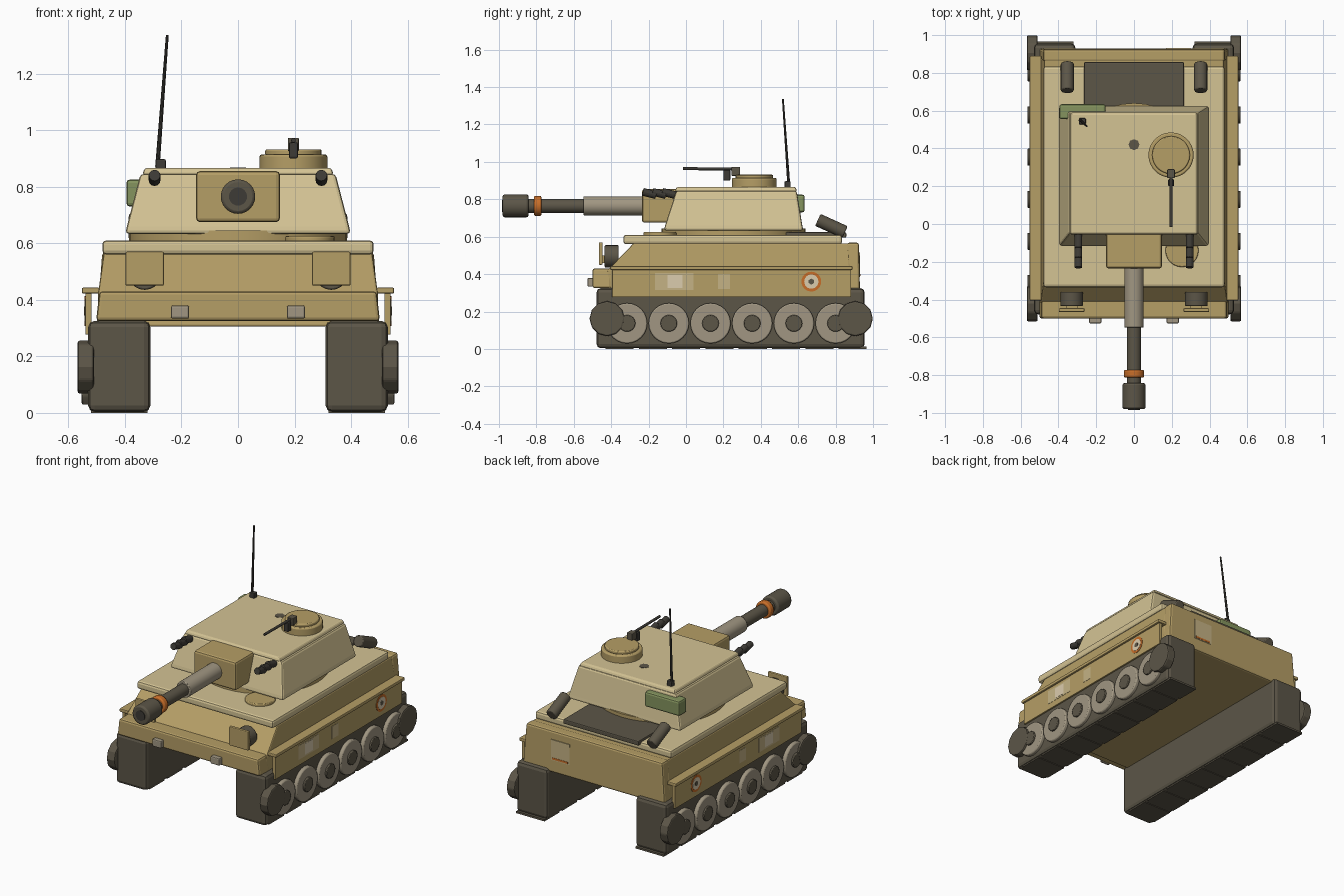
import bpy, bmesh, math
from mathutils import Vector

if "Cube" in bpy.data.objects:
    bpy.data.objects.remove(bpy.data.objects["Cube"])


def material(name, rgb):
    m = bpy.data.materials.new(name)
    m.diffuse_color = [c / 12.92 if c < 0.04 else ((c + 0.055) / 1.055) ** 2.4 for c in rgb] + [1]
    m.use_nodes = True
    m.node_tree.nodes["Principled BSDF"].inputs["Base Color"].default_value = m.diffuse_color
    return m


SAND = material("light sand", (0.83, 0.765, 0.58))
TAN = material("tan", (0.71, 0.62, 0.40))
DARK = material("dark track brown", (0.36, 0.335, 0.28))
BLACK = material("gunmetal", (0.24, 0.23, 0.21))
GREY = material("warm grey", (0.63, 0.59, 0.51))
ORANGE = material("orange", (0.78, 0.43, 0.16))
GREEN = material("stowage green", (0.52, 0.58, 0.37))
CREAM = material("cream", (0.86, 0.80, 0.68))
PATCH = material("pale patch", (0.77, 0.70, 0.52))


def finish(name, bm, mat, bevel=0, smooth=False, segments=2):
    bmesh.ops.recalc_face_normals(bm, faces=bm.faces)
    me = bpy.data.meshes.new(name)
    bm.to_mesh(me)
    bm.free()
    me.materials.append(mat)
    ob = bpy.data.objects.new(name, me)
    bpy.context.collection.objects.link(ob)
    if bevel:
        mod = ob.modifiers.new("edge", "BEVEL")
        mod.width, mod.segments, mod.limit_method = bevel, segments, 'ANGLE'
    if smooth:
        bpy.ops.object.select_all(action='DESELECT')
        ob.select_set(True)
        bpy.context.view_layer.objects.active = ob
        bpy.ops.object.shade_smooth_by_angle(angle=math.radians(35))
    return ob


def layers(name, rects, mat, bevel=0):
    """Stack of rectangles (half width, y front, y back, z) joined into a solid."""
    bm = bmesh.new()
    rings = [[bm.verts.new(p) for p in ((-w, a, z), (w, a, z), (w, b, z), (-w, b, z))]
             for w, a, b, z in rects]
    bm.faces.new(rings[0])
    bm.faces.new(rings[-1])
    for r, s in zip(rings, rings[1:]):
        for i in range(4):
            j = (i + 1) % 4
            bm.faces.new((r[i], r[j], s[j], s[i]))
    return finish(name, bm, mat, bevel)


def box(name, x, y, z, mat, bevel=0):
    bm = bmesh.new()
    bmesh.ops.create_cube(bm, size=1)
    for v in bm.verts:
        v.co = [(a + b) / 2 + c * (b - a) for c, (a, b) in zip(v.co, (x, y, z))]
    return finish(name, bm, mat, bevel)


def rod(name, p, q, r, mat, n=24, bevel=0, r2=None):
    p, q = Vector(p), Vector(q)
    bm = bmesh.new()
    bmesh.ops.create_cone(bm, cap_ends=True, segments=n, radius1=r,
                          radius2=r if r2 is None else r2, depth=(q - p).length)
    m = (q - p).to_track_quat('Z', 'Y').to_matrix().to_4x4()
    m.translation = (p + q) / 2
    bmesh.ops.transform(bm, matrix=m, verts=bm.verts)
    return finish(name, bm, mat, bevel, n > 12)


def span(s, a, b):
    return sorted((s * a, s * b))


# Hull
layers("hull", [(0.495, -0.44, 0.88, 0.305), (0.495, -0.42, 0.88, 0.42),
                (0.475, -0.28, 0.87, 0.565)], TAN, 0.008)
layers("front_plate", [(0.502, -0.50, -0.40, 0.325), (0.49, -0.50, -0.40, 0.43)], TAN, 0.012)
layers("rear_plate", [(0.50, 0.86, 0.93, 0.305), (0.48, 0.86, 0.925, 0.568)], TAN, 0.012)
box("deck", (-0.48, 0.48), (-0.335, 0.835), (0.56, 0.61), SAND, 0.014)
box("engine_grille", (-0.265, 0.265), (0.45, 0.857), (0.595, 0.624), DARK, 0.006)
rod("driver_hatch", (0.254, -0.14, 0.60), (0.254, -0.14, 0.625), 0.088, TAN, 24, 0.005)

# Running gear and fittings on both sides
for s, side in ((-1, "left"), (1, "right")):
    box(side + "_track", span(s, 0.31, 0.53), (-0.478, 0.955), (0.004, 0.325), DARK, 0.022)
    for i in range(8):
        y = -0.43 + i * 0.178
        box(side + "_track_pad", span(s, 0.32, 0.52), (y, y + 0.15), (0, 0.012), DARK)
    for i in range(6):
        y = -0.315 + i * 0.223
        rod(side + "_road_wheel", (s * 0.50, y, 0.137), (s * 0.553, y, 0.137), 0.108, GREY, 24, 0.007)
        rod(side + "_wheel_hub", (s * 0.54, y, 0.137), (s * 0.564, y, 0.137), 0.045, DARK, 16, 0.004)
    for y in (-0.422, 0.905):
        rod(side + "_sprocket", (s * 0.51, y, 0.162), (s * 0.567, y, 0.162), 0.094, DARK, 12, 0.008)
    box(side + "_skirt", span(s, 0.518, 0.54), (-0.395, 0.882), (0.277, 0.435), TAN, 0.003)
    box(side + "_skirt_rail", span(s, 0.49, 0.552), (-0.405, 0.89), (0.422, 0.443), TAN, 0.005)
    # Headlamps with guards and tow hooks
    x = s * 0.33
    rod(side + "_headlamp", (x, -0.435, 0.495), (x, -0.36, 0.495), 0.06, DARK, 20, 0.006)
    box(side + "_lamp_guard", (x - 0.068, x + 0.068), (-0.466, -0.446), (0.45, 0.57), TAN, 0.005)
    box(side + "_guard_bracket", (x - 0.03, x + 0.03), (-0.45, -0.43), (0.46, 0.50), TAN)
    x = s * 0.205
    box(side + "_tow_hook", (x - 0.032, x + 0.032), (-0.527, -0.49), (0.333, 0.38), GREY, 0.007)
    # Exhaust pipes
    rod(side + "_exhaust", (s * 0.353, 0.705, 0.69), (s * 0.353, 0.85, 0.624), 0.035, DARK, 16, 0.006)
    # Smoke dischargers
    for i in range(3):
        y = -0.085 - i * 0.052
        rod(side + "_smoke_tube", (s * 0.295, y + 0.03, 0.822), (s * 0.295, y - 0.042, 0.84),
            0.021, BLACK, 12, 0.003)
    # Painted patches and roundel on the skirts
    for a, b, c, d in ((-0.165, 0.04, 0.315, 0.405), (0.17, 0.235, 0.32, 0.40)):
        box(side + "_paint_patch", span(s, 0.538, 0.5415), (a, b), (c, d), PATCH)
    box(side + "_patch_center", span(s, 0.539, 0.5425), (-0.10, -0.02), (0.325, 0.395), CREAM)
    for r, d, m, n in ((0.053, 0.542, ORANGE, 24), (0.038, 0.5435, CREAM, 24), (0.016, 0.545, DARK, 6)):
        rod(side + "_roundel", (s * 0.537, 0.67, 0.36), (s * d, 0.67, 0.36), r, m, n)

# Rear painted panel
box("rear_panel", (0.17, 0.30), (0.922, 0.931), (0.385, 0.515), PATCH)
box("rear_panel_stripe", (0.18, 0.29), (0.922, 0.9325), (0.39, 0.402), ORANGE)

# Turret
rod("turret_ring", (0, 0.255, 0.60), (0, 0.255, 0.645), 0.385, TAN, 40)
layers("turret", [(0.398, -0.118, 0.627, 0.633), (0.393, -0.112, 0.622, 0.66),
                  (0.345, -0.052, 0.592, 0.845)], SAND, 0.012)
layers("turret_roof", [(0.338, -0.06, 0.595, 0.843), (0.33, -0.05, 0.585, 0.866)], SAND, 0.008)
rod("roof_mark", (0, 0.42, 0.864), (0, 0.42, 0.868), 0.029, DARK, 8)
box("stowage_box", (-0.395, -0.15), (0.555, 0.634), (0.73, 0.825), GREEN, 0.012)

# Gun
GZ = 0.765
box("mantlet", (-0.148, 0.148), (-0.235, -0.04), (0.675, 0.855), TAN, 0.013)
rod("barrel_sleeve", (0, -0.22, GZ), (0, -0.548, GZ), 0.051, GREY, 24, 0.004)
rod("barrel", (0, -0.50, GZ), (0, -0.87, GZ), 0.037, DARK)
rod("barrel_band", (0, -0.773, GZ), (0, -0.813, GZ), 0.054, ORANGE, 24, 0.008)
rod("muzzle", (0, -0.842, GZ), (0, -0.98, GZ), 0.061, DARK, 24, 0.01)
rod("muzzle_bore", (0, -0.97, GZ), (0, -0.984, GZ), 0.032, BLACK)

# Commander cupola and machine gun
CX, CY = 0.196, 0.365
rod("cupola", (CX, CY, 0.855), (CX, CY, 0.914), 0.12, TAN, 28, 0.008)
rod("cupola_hatch", (CX, CY, 0.91), (CX, CY, 0.932), 0.10, TAN, 28, 0.006)
box("gun_receiver", (0.176, 0.216), (0.243, 0.29), (0.925, 0.973), DARK, 0.005)
box("gun_mount", (0.18, 0.212), (0.20, 0.237), (0.90, 0.957), BLACK, 0.006)
rod("machine_gun_barrel", (CX, 0.25, 0.962), (CX, -0.015, 0.964), 0.008, BLACK, 12)

# Antenna
box("antenna_base", (-0.292, -0.255), (0.527, 0.56), (0.86, 0.897), BLACK, 0.005)
rod("antenna", (-0.285, 0.55, 0.87), (-0.25, 0.518, 1.336), 0.008, BLACK, 10, 0, 0.005)
